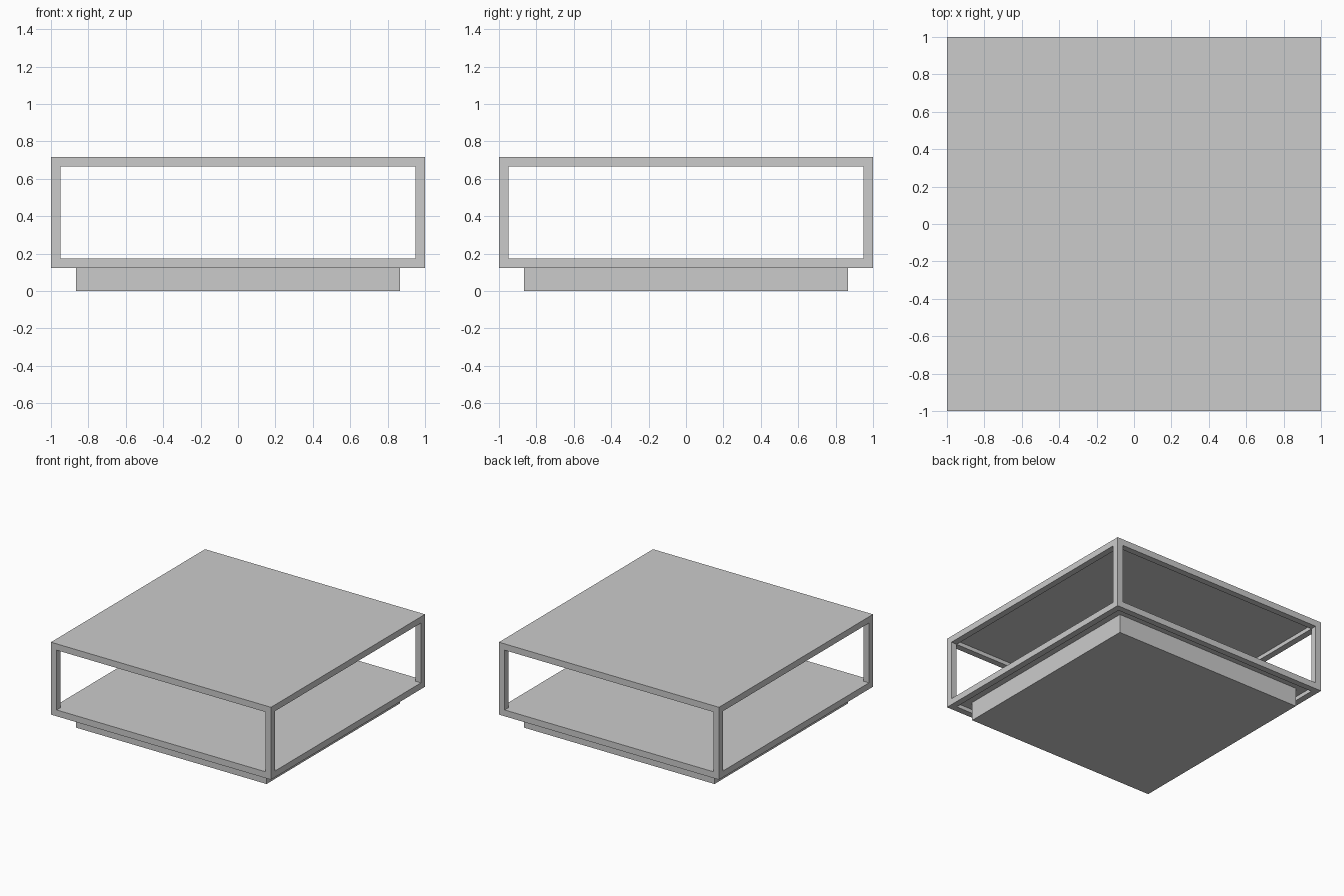
import bpy, bmesh
from itertools import product

if "Cube" in bpy.data.objects:
    bpy.data.objects.remove(bpy.data.objects["Cube"])

W, T = 1.0, 0.052              # half width, bar thickness
Z0, Z1 = 0.123, 0.718          # bottom and top of the open frame
PANEL, PLINTH = 0.02, 0.865    # panel thickness, plinth half width


def finish(bm, name):
    mesh = bpy.data.meshes.new(name)
    bmesh.ops.recalc_face_normals(bm, faces=bm.faces)
    bm.to_mesh(mesh)
    bm.free()
    obj = bpy.data.objects.new(name, mesh)
    bpy.context.collection.objects.link(obj)
    return obj


def slab(name, half, z0, z1):
    bm = bmesh.new()
    bmesh.ops.create_cube(bm, size=1)
    bmesh.ops.scale(bm, vec=(2 * half, 2 * half, z1 - z0), verts=bm.verts)
    bmesh.ops.translate(bm, vec=(0, 0, (z0 + z1) / 2), verts=bm.verts)
    return finish(bm, name)


def box_frame(name):
    # 3x3x3 cells: keep those lying on an edge of the box, skin their outside
    xy = (-W, -W + T, W - T, W)
    cuts = (xy, xy, (Z0, Z0 + T, Z1 - T, Z1))
    solid = {c for c in product(range(3), repeat=3) if c.count(1) < 2}
    bm = bmesh.new()
    grid = {i: bm.verts.new([cuts[a][i[a]] for a in range(3)])
            for i in product(range(4), repeat=3)}
    for cell in solid:
        for axis, side in product(range(3), (0, 1)):
            near = list(cell)
            near[axis] += 2 * side - 1
            if tuple(near) in solid:
                continue
            u, v = (axis + 1) % 3, (axis + 2) % 3
            loop = []
            for du, dv in ((0, 0), (1, 0), (1, 1), (0, 1)):
                i = list(cell)
                i[axis] += side
                i[u] += du
                i[v] += dv
                loop.append(grid[tuple(i)])
            bm.faces.new(loop)
    return finish(bm, name)


# Open frame of square bars
box_frame("frame")

# Thin panels set flush with the upper face of the rails
slab("table_top", W - T, Z1 - PANEL, Z1)
shelf_top = Z0 + T
slab("lower_shelf", W - T, shelf_top - PANEL, shelf_top)

# Recessed plinth reaching up to the underside of the shelf
slab("plinth", PLINTH, 0, shelf_top - PANEL)
